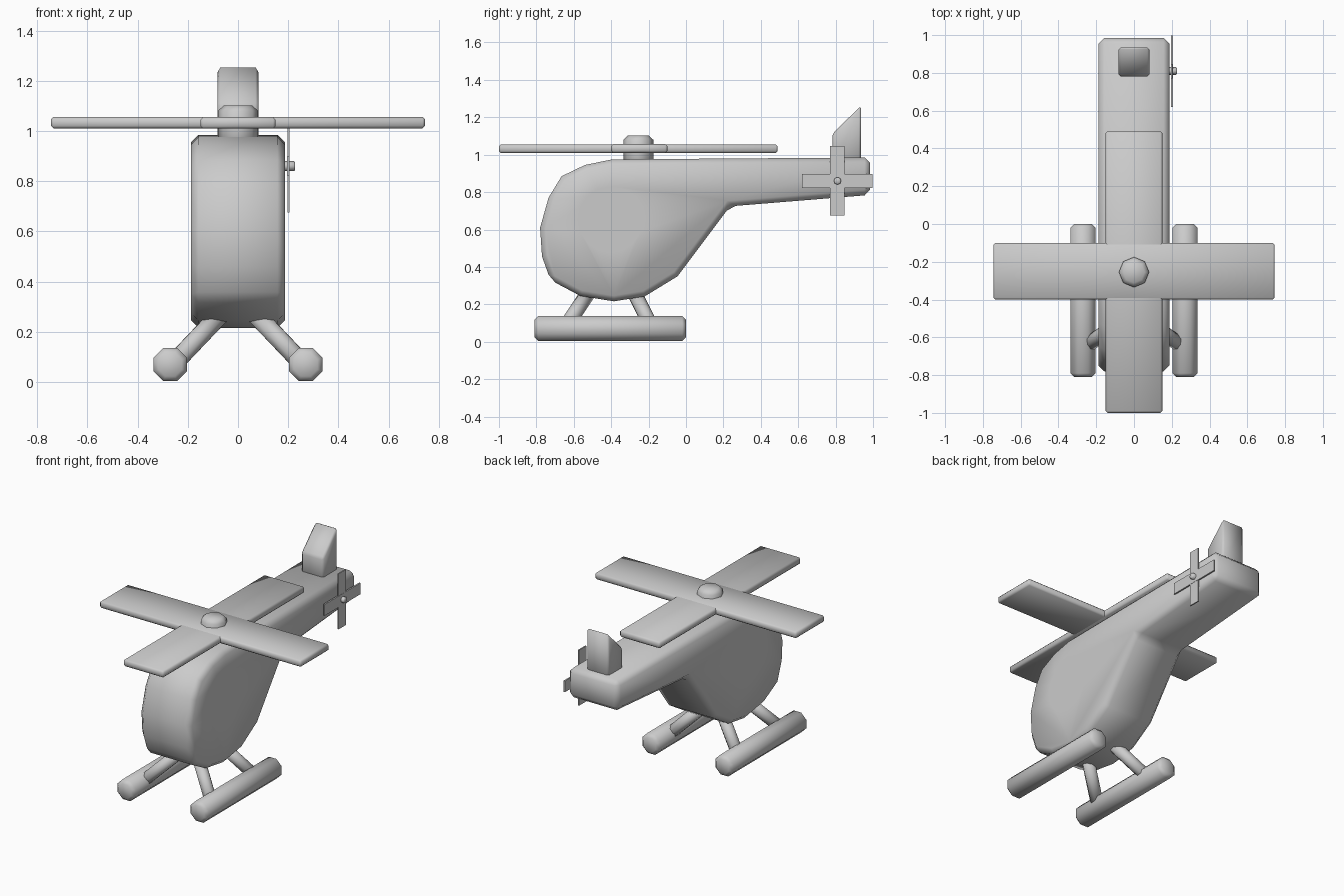
import bpy, bmesh, math
from mathutils import Vector

cube = bpy.data.objects.get("Cube")
if cube:
    bpy.data.objects.remove(cube, do_unlink=True)

grey = bpy.data.materials.new("plain_grey")
grey.use_nodes = True
grey.diffuse_color = (0.6, 0.6, 0.6, 1)
grey.node_tree.nodes["Principled BSDF"].inputs["Base Color"].default_value = (0.6, 0.6, 0.6, 1)


def finish(name, bm, bevel=0.0, angle=40, smooth=True):
    """Turn a bmesh into a named object with the grey material and an optional bevel."""
    bmesh.ops.recalc_face_normals(bm, faces=bm.faces)
    mesh = bpy.data.meshes.new(name)
    bm.to_mesh(mesh)
    bm.free()
    obj = bpy.data.objects.new(name, mesh)
    bpy.context.collection.objects.link(obj)
    mesh.materials.append(grey)
    for poly in mesh.polygons:
        poly.use_smooth = smooth
    if bevel:
        add_bevel(obj, bevel, angle)
    return obj


def add_bevel(obj, width, angle=40):
    mod = obj.modifiers.new("soft_edges", "BEVEL")
    mod.width = width
    mod.segments = 1
    mod.limit_method = "ANGLE"
    mod.angle_limit = math.radians(angle)


def box(name, low, high, bevel=0.0, smooth=True):
    low, high = Vector(low), Vector(high)
    bm = bmesh.new()
    bmesh.ops.create_cube(bm, size=1)
    for v in bm.verts:
        v.co = (low + high) / 2 + v.co * (high - low)
    return finish(name, bm, bevel, smooth=smooth)


def rod(name, start, end, radius, sides=8, bevel=0.0, turn=0.0):
    """Prism running from start to end."""
    start, end = Vector(start), Vector(end)
    axis = end - start
    bm = bmesh.new()
    bmesh.ops.create_cone(bm, cap_ends=True, segments=sides, radius1=radius,
                          radius2=radius, depth=axis.length)
    rot = axis.to_track_quat("Z", "Y")
    for v in bm.verts:
        c, s = math.cos(turn), math.sin(turn)
        p = Vector((v.co.x * c - v.co.y * s, v.co.x * s + v.co.y * c, v.co.z))
        v.co = rot @ p + (start + end) / 2
    return finish(name, bm, bevel, angle=50)


def side_profile(name, points, half_width, bevel):
    """Side outline (y, z) given thickness along x."""
    bm = bmesh.new()
    face = bm.faces.new([bm.verts.new((-half_width, y, z)) for y, z in points])
    out = bmesh.ops.extrude_face_region(bm, geom=[face])
    moved = [g for g in out["geom"] if isinstance(g, bmesh.types.BMVert)]
    bmesh.ops.translate(bm, verts=moved, vec=(2 * half_width, 0, 0))
    return finish(name, bm, bevel)


# Fuselage with a round opening through the cabin
body = side_profile("fuselage", [
    (-0.78, 0.61), (-0.735, 0.77), (-0.665, 0.885), (-0.54, 0.945), (-0.395, 0.975),
    (0.985, 0.985), (0.985, 0.785), (0.235, 0.724), (-0.045, 0.35), (-0.22, 0.243),
    (-0.385, 0.216), (-0.565, 0.245), (-0.725, 0.33), (-0.77, 0.457)], 0.187, 0)
cutter = rod("cabin_cutter", (-0.4, -0.405, 0.655), (0.4, -0.405, 0.655), 0.175, 16)
cutter.hide_render = True
cutter.hide_viewport = True
hole = body.modifiers.new("cabin_opening", "BOOLEAN")
hole.operation = "DIFFERENCE"
hole.solver = "EXACT"
hole.object = cutter
add_bevel(body, 0.03)

# Tail fin
side_profile("tail_fin", [(0.782, 0.95), (0.782, 1.11), (0.935, 1.262), (0.935, 0.95)],
             0.082, 0.012)

# Main rotor
box("rotor_blade_across", (-0.745, -0.4, 1.01), (0.745, -0.1, 1.056), 0.01)
box("rotor_blade_along", (-0.15, -1.0, 1.009), (0.15, 0.49, 1.055), 0.01)
rod("rotor_hub", (0, -0.255, 0.93), (0, -0.255, 1.102), 0.08, bevel=0.022)

# Tail rotor on the left side
box("tail_blade_upright", (0.197, 0.77, 0.675), (0.205, 0.848, 1.046), smooth=False)
box("tail_blade_level", (0.196, 0.62, 0.823), (0.206, 0.998, 0.898), smooth=False)
rod("tail_rotor_pin", (0.17, 0.81, 0.86), (0.228, 0.81, 0.86), 0.02, bevel=0.005)

# Landing skids and their struts
for side, label in ((1, "left"), (-1, "right")):
    rod(label + "_skid", (side * 0.27, -0.81, 0.07), (side * 0.27, 0, 0.07), 0.072,
        bevel=0.02, turn=math.pi / 8)
    for place, y_low, y_high in (("front", -0.65, -0.51), ("rear", -0.18, -0.285)):
        rod(f"{label}_{place}_strut", (side * 0.26, y_low, 0.07),
            (side * 0.06, y_high, 0.28), 0.04)
